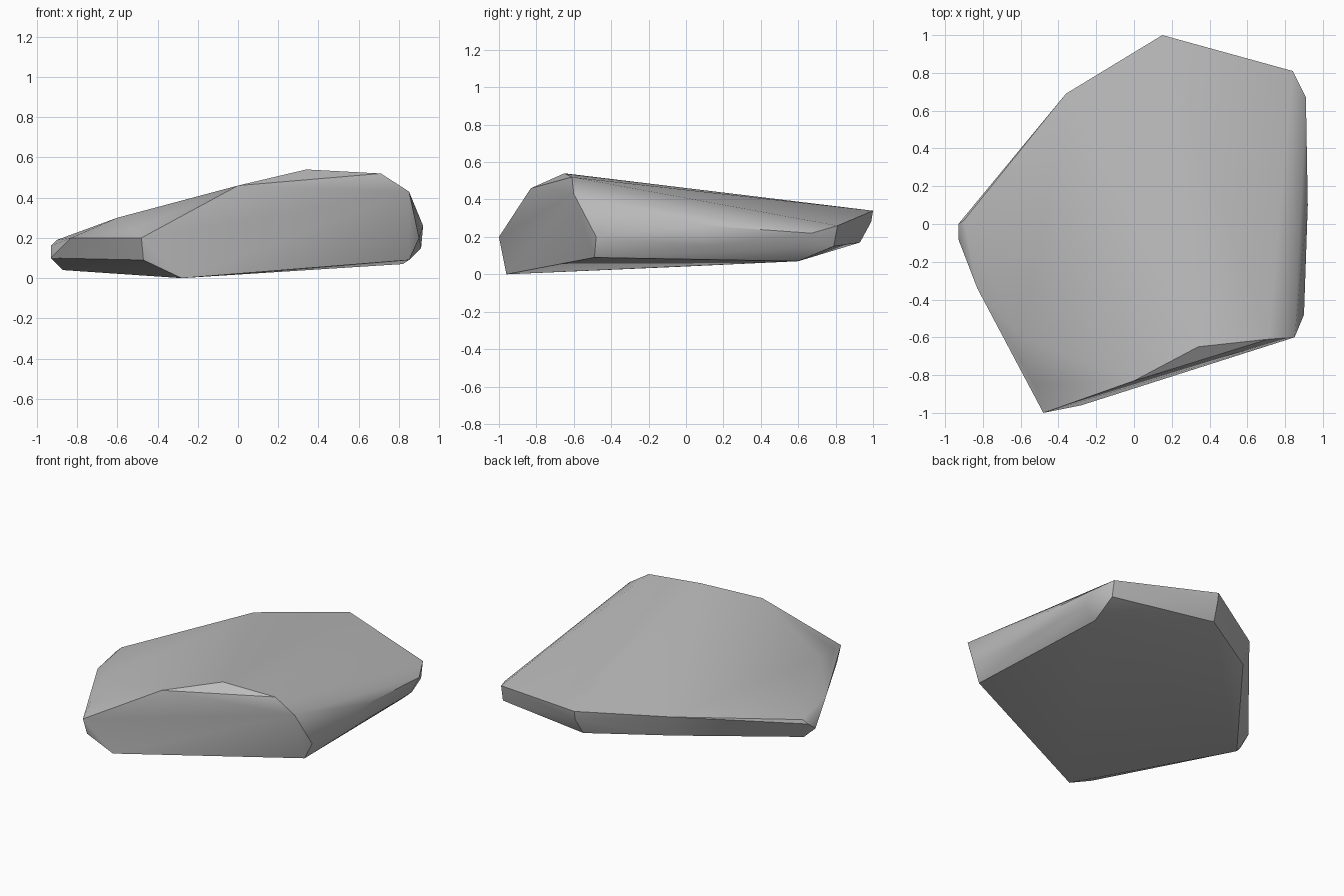
import bpy
import bmesh
import math

# Remove the default object if the scene has it
default_object = bpy.data.objects.get("Cube")
if default_object is not None:
    bpy.data.objects.remove(default_object, do_unlink=True)


def make_material(name, colour):
    """Create one flat colour for the viewport and for a render."""
    material = bpy.data.materials.new(name)
    material.use_nodes = True
    material.diffuse_color = colour
    shader = material.node_tree.nodes["Principled BSDF"]
    shader.inputs["Base Color"].default_value = colour
    shader.inputs["Roughness"].default_value = 0.9
    return material


def make_hull(name, point_groups, material, smooth_angle):
    """Wrap a convex stone around the given corner points."""
    shell = bmesh.new()
    for group in point_groups:
        for corner in group:
            shell.verts.new(corner)
    result = bmesh.ops.convex_hull(shell, input=shell.verts[:])
    unused = [item for item in result["geom_interior"] + result["geom_unused"]
              if isinstance(item, bmesh.types.BMVert) and item.is_valid]
    bmesh.ops.delete(shell, geom=list(set(unused)), context="VERTS")
    bmesh.ops.recalc_face_normals(shell, faces=shell.faces[:])
    mesh = bpy.data.meshes.new(name)
    shell.to_mesh(mesh)
    shell.free()
    mesh.materials.append(material)
    stone = bpy.data.objects.new(name, mesh)
    bpy.context.scene.collection.objects.link(stone)
    bpy.ops.object.select_all(action="DESELECT")
    bpy.context.view_layer.objects.active = stone
    stone.select_set(True)
    bpy.ops.object.shade_smooth_by_angle(angle=math.radians(smooth_angle))
    return stone


# High front ridge, from the pointed tip to the upper corner
front_ridge = [(-.48, -1, .2), (-.53, -.85, .24), (0, -.83, .46),
               (.34, -.65, .54), (.71, -.61, .52), (.85, -.6, .43)]

# Upper rim, running round the sides and the back
upper_rim = [(.9, -.48, .2), (.92, .1, .26), (.91, .67, .22),
             (.84, .81, .26), (.15, 1, .34), (-.36, .69, .32),
             (-.9, .02, .19), (-.93, 0, .16), (-.83, -.34, .2),
             (-.6, -.6, .3)]

# Lower rim, where the sides turn under
lower_rim = [(.91, .1, .15), (.9, .6, .14), (.84, .79, .15),
             (.15, .99, .28), (.13, .93, .17), (-.35, .64, .17),
             (-.93, -.08, .1), (-.47, -.97, .09)]

# Flat sloping underside
underside = [(-.28, -.96, 0), (.85, -.49, .09), (.82, .6, .07),
             (-.87, -.04, .04)]

stone_grey = make_material("stone grey", (.5, .5, .5, 1))
make_hull("flat_rock", [front_ridge, upper_rim, lower_rim, underside],
          stone_grey, 30)
